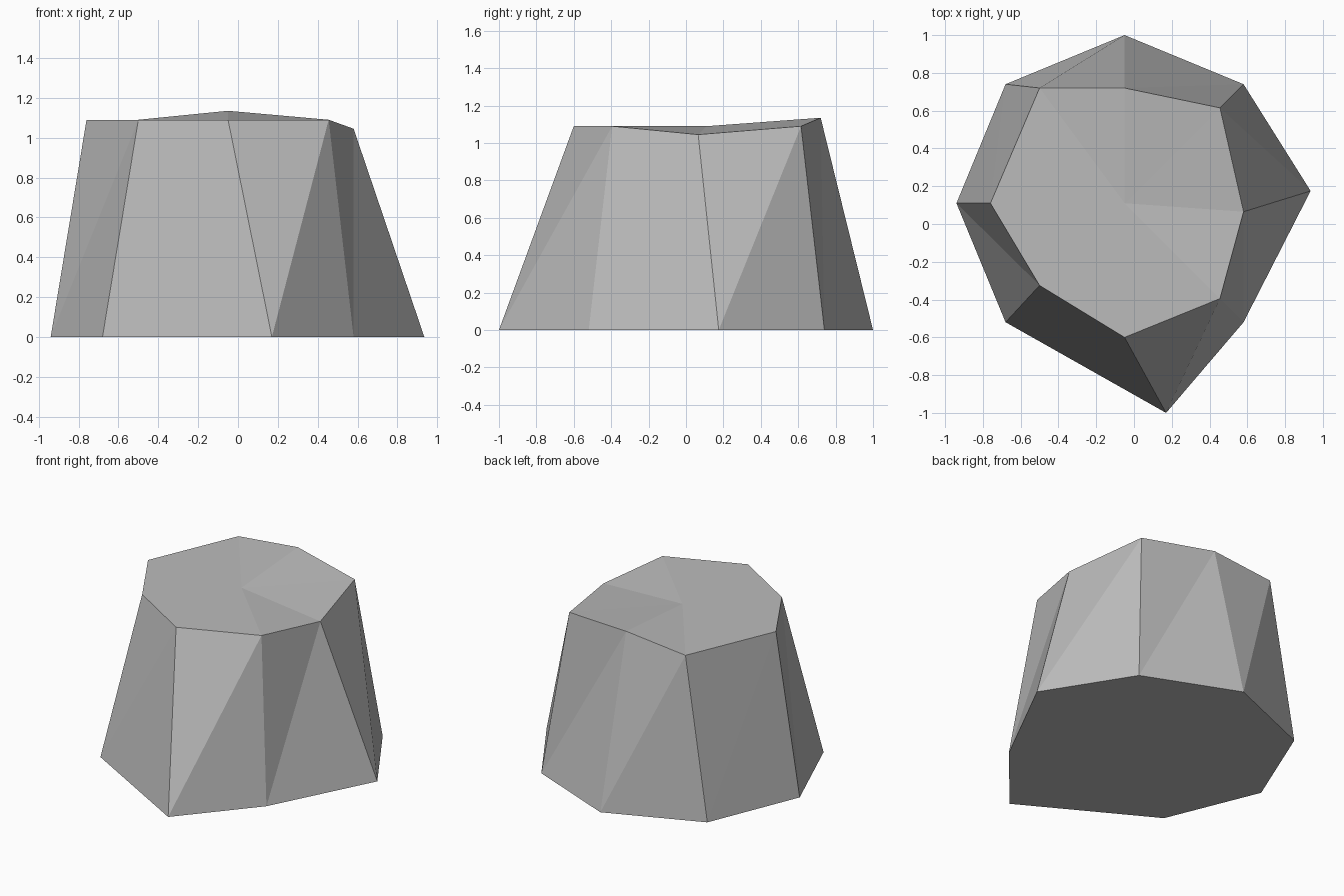
import bpy
import bmesh

cube = bpy.data.objects.get("Cube")
if cube:
    bpy.data.objects.remove(cube, do_unlink=True)

# Stone material
stone = bpy.data.materials.new("grey stone")
stone.use_nodes = True
colour = (0.5, 0.5, 0.5, 1)
stone.diffuse_color = colour
stone.node_tree.nodes["Principled BSDF"].inputs["Base Color"].default_value = colour

# Outlines run clockwise from the back corner
base = [(-0.05, 1.0), (0.58, 0.74), (0.935, 0.175), (0.58, -0.52),
        (0.17, -1.0), (-0.68, -0.52), (-0.94, 0.11), (-0.68, 0.74)]
rim = [(-0.05, 0.72), (0.455, 0.615), (0.58, 0.065), (0.455, -0.395),
       (-0.05, -0.60), (-0.5, -0.325), (-0.76, 0.11), (-0.5, 0.72)]
height = 1.09
rim_lift = {0: 0.045, 2: -0.045}

bm = bmesh.new()
low = [bm.verts.new((x, y, 0)) for x, y in base]
high = [bm.verts.new((x, y, height + rim_lift.get(i, 0))) for i, (x, y) in enumerate(rim)]
middle = bm.verts.new((-0.05, 0.11, height))

# Flat underside, faceted sides and a fan across the uneven top
bm.faces.new(low)
for i in range(len(low)):
    j = (i + 1) % len(low)
    bm.faces.new((low[i], high[i], low[j]))
    bm.faces.new((high[i], high[j], low[j]))
    bm.faces.new((middle, high[j], high[i]))
bmesh.ops.recalc_face_normals(bm, faces=bm.faces[:])

mesh = bpy.data.meshes.new("rock")
bm.to_mesh(mesh)
bm.free()
mesh.materials.append(stone)
rock = bpy.data.objects.new("rock", mesh)
bpy.context.collection.objects.link(rock)
